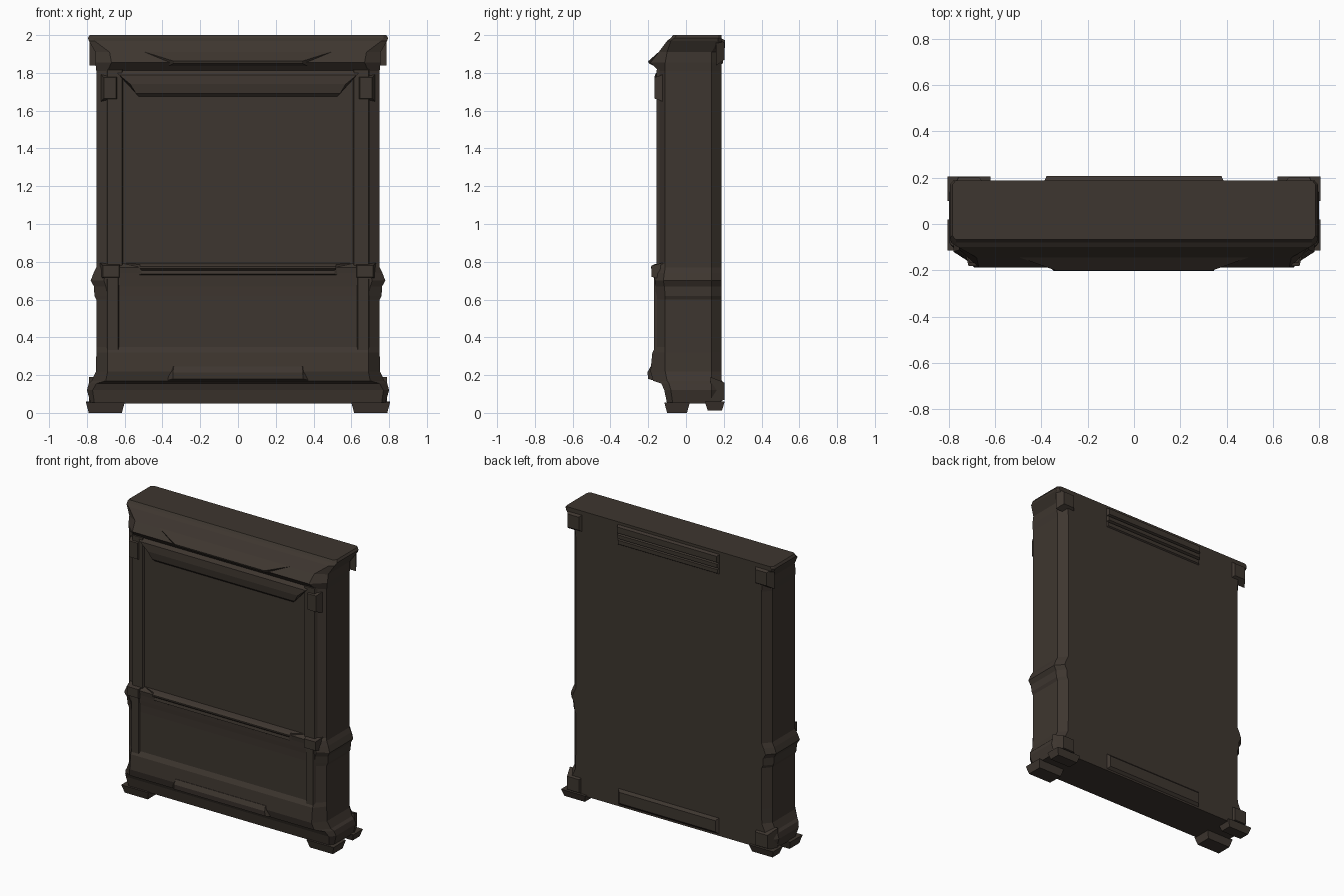
import bpy, bmesh

wood = bpy.data.materials.new("dark brown wood")
wood.diffuse_color = (0.048, 0.037, 0.029, 1)


def make(name, verts, faces):
    me = bpy.data.meshes.new(name)
    me.from_pydata(verts, [], faces)
    bm = bmesh.new()
    bm.from_mesh(me)
    bmesh.ops.recalc_face_normals(bm, faces=bm.faces)
    bm.to_mesh(me)
    bm.free()
    me.materials.append(wood)
    ob = bpy.data.objects.new(name, me)
    bpy.context.collection.objects.link(ob)
    return ob


def loft(name, rings):
    """Skin a stack of equal-length closed rings and cap both ends."""
    n = len(rings[0])
    verts = [p for r in rings for p in r]
    faces = [list(range(n)), list(range(len(verts) - n, len(verts)))]
    for k in range(len(rings) - 1):
        for i in range(n):
            j = (i + 1) % n
            faces.append([k * n + i, k * n + j, (k + 1) * n + j, (k + 1) * n + i])
    return make(name, verts, faces)


def rail(name, profile):
    """Moulding along x from (half width, y, z) profile points."""
    return loft(name, [[(s * x, y, z) for x, y, z in profile] for s in (-1, 1)])


def frustum(name, x0, x1, y0, y1, z0, z1, inset, axis):
    """Box whose low end along the axis (y or z) is inset; negative y1 < y0 allowed."""
    i = inset
    if axis == 'z':
        a = [(x0 + i, y0 + i, z0), (x1 - i, y0 + i, z0), (x1 - i, y1 - i, z0), (x0 + i, y1 - i, z0)]
        b = [(x0, y0, z1), (x1, y0, z1), (x1, y1, z1), (x0, y1, z1)]
    else:
        a = [(x0 + i, y0, z0 + i), (x1 - i, y0, z0 + i), (x1 - i, y0, z1 - i), (x0 + i, y0, z1 - i)]
        b = [(x0, y1, z0), (x1, y1, z0), (x1, y1, z1), (x0, y1, z1)]
    return loft(name, [a, b])


def pair(ob):
    m = ob.modifiers.new("mirror", 'MIRROR')
    m.use_axis[0] = True
    e = bpy.data.objects.new(ob.name + "_mirror_centre", None)
    bpy.context.collection.objects.link(e)
    e.hide_render = True
    m.mirror_object = e


# cabinet carcass: z, side half width, front half width, front corner y, front y
levels = [
    (0.05, 0.78, 0.76, -0.07, -0.10),
    (0.12, 0.80, 0.77, -0.08, -0.115),
    (0.155, 0.79, 0.75, -0.09, -0.13),
    (0.17, 0.775, 0.70, -0.10, -0.175),
    (0.22, 0.752, 0.69, -0.11, -0.188),
    (0.32, 0.75, 0.69, -0.11, -0.178),
    (0.35, 0.75, 0.69, -0.11, -0.160),
    (0.60, 0.75, 0.69, -0.11, -0.160),
    (0.62, 0.76, 0.69, -0.11, -0.160),
    (0.67, 0.763, 0.70, -0.115, -0.162),
    (0.70, 0.78, 0.71, -0.12, -0.165),
    (0.74, 0.765, 0.70, -0.115, -0.168),
    (0.77, 0.75, 0.69, -0.11, -0.172),
    (0.79, 0.75, 0.69, -0.11, -0.145),
    (1.81, 0.75, 0.69, -0.11, -0.145),
    (1.855, 0.755, 0.67, -0.11, -0.188),
    (1.91, 0.755, 0.68, -0.10, -0.145),
    (1.97, 0.79, 0.76, -0.08, -0.10),
    (1.985, 0.795, 0.77, -0.06, -0.08),
    (2.00, 0.785, 0.77, -0.05, -0.068),
]
rings = []
for z, w, fx, ys, yf in levels:
    bx = w - (0.015 if z > 1.95 else 0.045)
    by = 0.17 if z > 1.95 else 0.135
    half = [(fx, yf), (w, ys), (w, by), (bx, 0.188)]
    rings.append([(x, y, z) for x, y in half] + [(-x, y, z) for x, y in reversed(half)])
loft("cabinet_carcass", rings)

# raised centre pieces of the cornice and skirt
rail("cornice_centre", [(0.62, -0.10, 1.95), (0.34, -0.20, 1.862),
                        (0.34, -0.196, 1.85), (0.40, -0.14, 1.82)])
rail("skirt_centre", [(0.40, -0.15, 0.25), (0.34, -0.188, 0.245),
                      (0.345, -0.204, 0.215), (0.345, -0.20, 0.18), (0.40, -0.15, 0.165)])
# frame around the door panel
rail("door_top_rail", [(0.66, -0.14, 1.82), (0.63, -0.165, 1.79), (0.57, -0.168, 1.74),
                       (0.54, -0.160, 1.69), (0.52, -0.14, 1.67)])
pair(frustum("door_stile", 0.60, 0.705, -0.157, -0.13, 0.76, 1.83, 0.015, 'y'))
pair(frustum("lower_stile", 0.62, 0.705, -0.17, -0.14, 0.30, 0.77, 0.015, 'y'))
# stepped ledge between door and drawer
rail("ledge", [(0.62, -0.14, 0.795), (0.52, -0.172, 0.785), (0.52, -0.185, 0.775),
               (0.52, -0.184, 0.765), (0.51, -0.172, 0.755), (0.51, -0.176, 0.735),
               (0.56, -0.15, 0.72)])
# corner blocks on the waist and under the cornice
pair(frustum("waist_corner_block", 0.61, 0.735, -0.182, -0.10, 0.70, 0.80, 0.02, 'y'))
pair(frustum("cornice_corner_block", 0.62, 0.735, -0.168, -0.10, 1.64, 1.80, 0.025, 'y'))

# back plates
for n, (z0, z1, y) in enumerate([(1.84, 1.89, 0.197), (1.88, 1.93, 0.203), (1.92, 1.985, 0.207)]):
    frustum("back_top_step_%d" % (n + 1), -0.39, 0.39, y, 0.18, z0, z1, 0.012, 'y')
frustum("back_bottom_plate", -0.39, 0.39, 0.204, 0.18, 0.055, 0.18, 0.025, 'y')
pair(frustum("back_top_corner", 0.64, 0.785, 0.204, 0.16, 1.84, 1.99, 0.03, 'y'))
pair(frustum("back_bottom_corner", 0.64, 0.79, 0.204, 0.13, 0.04, 0.19, 0.03, 'y'))

# feet
pair(frustum("front_foot", 0.60, 0.805, -0.115, 0.02, 0.0, 0.055, 0.015, 'z'))
pair(frustum("rear_foot", 0.62, 0.805, 0.10, 0.205, 0.012, 0.06, 0.015, 'z'))
